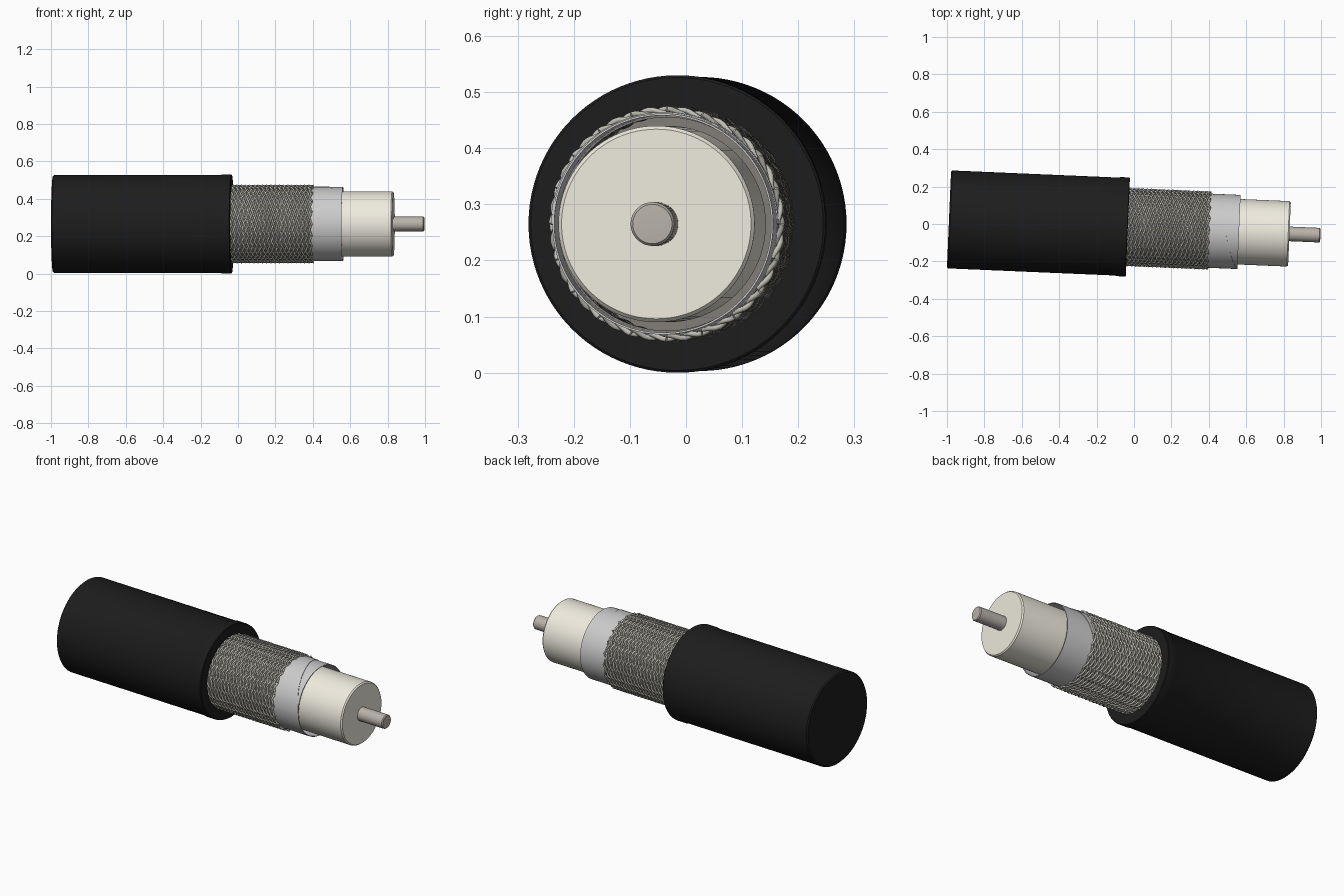
import bpy, bmesh, math
from mathutils import Matrix

if "Cube" in bpy.data.objects:
    bpy.data.objects.remove(bpy.data.objects["Cube"])

# Cable axis: tilted slightly in plan, lying on the ground
PLACE = Matrix.Translation((0, -0.0175, 0.265)) @ Matrix.Rotation(math.radians(-2.44), 4, 'Z')


def material(name, rgb):
    m = bpy.data.materials.new(name)
    m.diffuse_color = (*rgb, 1)
    m.use_nodes = True
    m.node_tree.nodes["Principled BSDF"].inputs["Base Color"].default_value = m.diffuse_color
    return m


BLACK = material("black_rubber", (0.012, 0.012, 0.012))
CREAM = material("cream_plastic", (0.86, 0.83, 0.73))
FOIL = material("foil", (0.70, 0.70, 0.68))
WIRE = material("braid_wire", (0.52, 0.51, 0.46))
UNDER = material("braid_shadow", (0.22, 0.21, 0.19))
METAL = material("pin_metal", (0.48, 0.45, 0.40))


def finish(name, bm, mat):
    bmesh.ops.remove_doubles(bm, verts=bm.verts, dist=1e-6)
    bmesh.ops.recalc_face_normals(bm, faces=bm.faces)
    me = bpy.data.meshes.new(name)
    bm.to_mesh(me)
    bm.free()
    ob = bpy.data.objects.new(name, me)
    bpy.context.collection.objects.link(ob)
    me.materials.append(mat)
    ob.matrix_world = PLACE
    bpy.ops.object.select_all(action='DESELECT')
    ob.select_set(True)
    bpy.context.view_layer.objects.active = ob
    bpy.ops.object.shade_smooth_by_angle(angle=math.radians(35))
    return ob


def lathe(name, profile, mat, sides=96):
    """Revolve (distance along axis, radius) points about the x axis."""
    bm = bmesh.new()
    vs = [bm.verts.new((s, r, 0)) for s, r in profile]
    es = [bm.edges.new(p) for p in zip(vs, vs[1:])]
    bmesh.ops.spin(bm, geom=vs + es, cent=(0, 0, 0), axis=(1, 0, 0),
                   angle=2 * math.pi, steps=sides, use_merge=True)
    return finish(name, bm, mat)


# Outer jacket with a slightly raised lip at the cut end
lathe("jacket", [(-0.99, 0), (-0.99, 0.255), (-0.983, 0.262), (-0.09, 0.262),
                 (-0.085, 0.265), (-0.036, 0.265), (-0.033, 0.261),
                 (-0.033, 0.205), (-0.1, 0.205)], BLACK)

# Solid core under the braid
lathe("braid_core", [(-0.1, 0), (-0.1, 0.199), (0.398, 0.199), (0.398, 0.19)], UNDER)

# Foil sleeve, open at its end
lathe("foil_sleeve", [(0.38, 0.197), (0.562, 0.197), (0.562, 0.1935),
                      (0.38, 0.1935)], FOIL)

# Cream insulator and centre pin
lathe("insulator", [(0.35, 0), (0.35, 0.175), (0.825, 0.175), (0.832, 0.169),
                    (0.832, 0)], CREAM)
lathe("centre_pin", [(0.8, 0), (0.8, 0.039), (0.992, 0.039), (0.997, 0.035),
                     (0.999, 0)], METAL, 48)

# Spiral overlap of the foil tape, ending on a slanted seam
bm = bmesh.new()
rows = []
for k in range(61):
    a = math.radians(3 * k)
    seam = min(0.405 + 0.157 * k / 57, 0.562)
    rows.append([bm.verts.new((s, r * math.cos(a), r * math.sin(a)))
                 for s, r in ((0.39, 0.1995), (seam, 0.1995), (seam, 0.197))])
for p, q in zip(rows, rows[1:]):
    for i in range(2):
        bm.faces.new((p[i], p[i + 1], q[i + 1], q[i]))
finish("foil_overlap", bm, FOIL)

# Woven braid: two opposing families of helical wires passing over and under
N, TURNS, STEPS = 20, 1.0, 160
START, END = -0.05, 0.402
for fam, sign in (("braid_right", 1), ("braid_left", -1)):
    cu = bpy.data.curves.new(fam, 'CURVE')
    cu.dimensions = '3D'
    cu.bevel_depth = 0.0052
    cu.bevel_resolution = 1
    cu.use_fill_caps = True
    for i in range(N):
        sp = cu.splines.new('POLY')
        sp.points.add(STEPS)
        for k in range(STEPS + 1):
            t = k / STEPS
            a = 2 * math.pi * (i / N + sign * TURNS * t)
            r = 0.2015 + sign * 0.004 * math.cos(math.pi * 2 * N * TURNS * t)
            sp.points[k].co = (START + (END - START) * t,
                               r * math.cos(a), r * math.sin(a), 1)
    cu.materials.append(WIRE)
    ob = bpy.data.objects.new(fam, cu)
    bpy.context.collection.objects.link(ob)
    ob.matrix_world = PLACE
